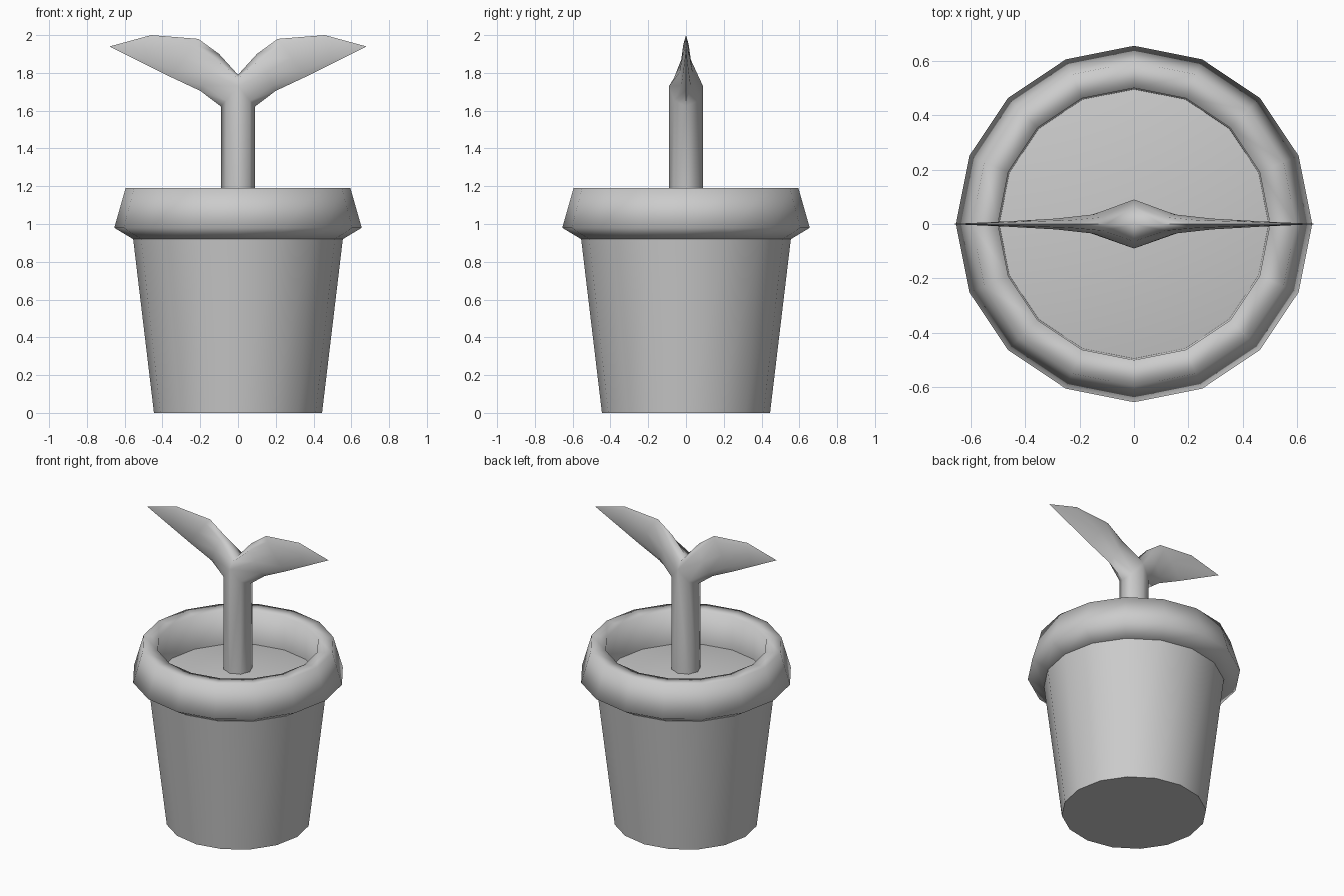
import bpy, bmesh
from math import sin, cos, pi, radians

if "Cube" in bpy.data.objects:
    bpy.data.objects.remove(bpy.data.objects["Cube"])

SIDES = 16


def finish(bm, name, angle):
    bmesh.ops.recalc_face_normals(bm, faces=bm.faces)
    mesh = bpy.data.meshes.new(name)
    bm.to_mesh(mesh)
    bm.free()
    obj = bpy.data.objects.new(name, mesh)
    bpy.context.collection.objects.link(obj)
    bpy.ops.object.select_all(action='DESELECT')
    bpy.context.view_layer.objects.active = obj
    obj.select_set(True)
    bpy.ops.object.shade_smooth_by_angle(angle=radians(angle))
    return obj


def lathe(name, profile, angle):
    """Spin (radius, z) points; a zero radius becomes a single centre point."""
    bm = bmesh.new()
    rings = []
    for r, z in profile:
        if r == 0:
            rings.append([bm.verts.new((0, 0, z))] * SIDES)
        else:
            rings.append([bm.verts.new((r * cos(2 * pi * i / SIDES), r * sin(2 * pi * i / SIDES), z))
                          for i in range(SIDES)])
    for a, b in zip(rings, rings[1:]):
        for i in range(SIDES):
            j = (i + 1) % SIDES
            bm.faces.new(dict.fromkeys((a[i], a[j], b[j], b[i])))
    return finish(bm, name, angle)


# Pot body, rolled rim and slightly domed soil
lathe("pot_body", [(0, 0), (0.445, 0), (0.555, 0.92)], 45)
lathe("pot_rim", [(0.545, 0.92), (0.555, 0.92), (0.655, 0.98), (0.595, 1.19),
                  (0.50, 1.185), (0.495, 0.96)], 100)
lathe("soil", [(0.50, 0.96), (0, 1.04)], 45)

# Sprout: right half of the stem flowing into one leaf, then mirrored
R = 0.09
bm = bmesh.new()
arc = [(R * sin(a * pi / 4), -R * cos(a * pi / 4)) for a in range(5)]
base = [bm.verts.new((x, y, 0.98)) for x, y in arc]
fork = [bm.verts.new((x, y, 1.73 - 1.2 * x)) for x, y in arc]
fork += [bm.verts.new((0, y, z)) for y, z in ((0.064, 1.772), (0, 1.79), (-0.064, 1.772))]
for i in range(4):
    bm.faces.new((base[i], base[i + 1], fork[i + 1], fork[i]))

# Leaf sections: top (x, z), bottom (x, z), half thickness
sections = [((0.10, 1.90), (0.20, 1.705), 0.035),
            ((0.21, 1.98), (0.36, 1.78), 0.020),
            ((0.46, 2.00), (0.50, 1.85), 0.009)]
prev = fork
for (tx, tz), (bx, bz), t in sections:
    ring = []
    for i in range(8):
        a = i * pi / 4
        k = 0.5 + 0.5 * sin(a)
        ring.append(bm.verts.new((tx + (bx - tx) * k, -t * cos(a), tz + (bz - tz) * k)))
    for i in range(8):
        j = (i + 1) % 8
        bm.faces.new((prev[i], prev[j], ring[j], ring[i]))
    prev = ring
tip = bm.verts.new((0.68, 0, 1.94))
for i in range(8):
    bm.faces.new((prev[i], prev[(i + 1) % 8], tip))

sprout = finish(bm, "sprout", 75)
mirror = sprout.modifiers.new("mirror", 'MIRROR')
mirror.use_clip = True
# Keep the mirror ahead of any smoothing modifier
sprout.modifiers.move(len(sprout.modifiers) - 1, 0)
